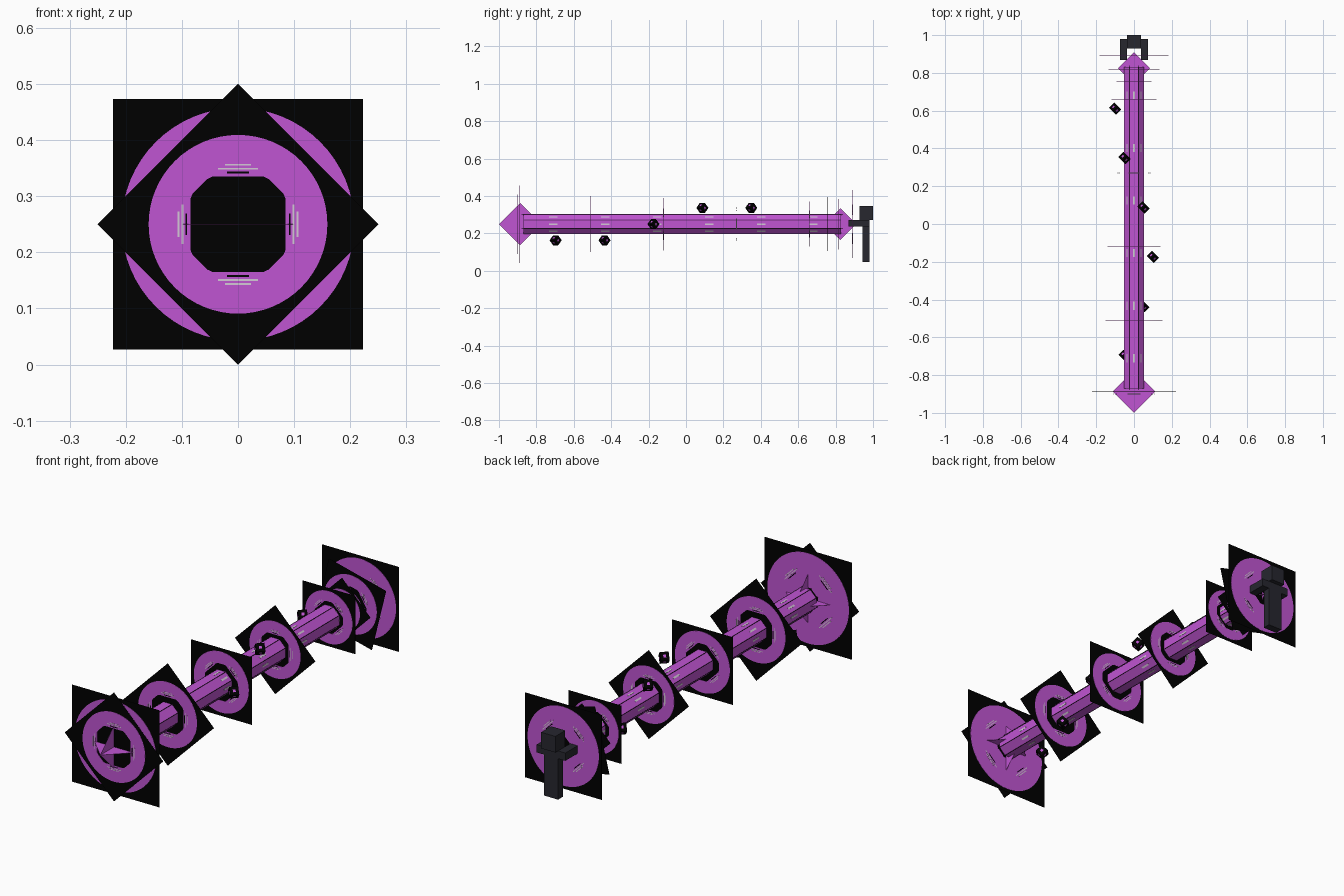
import bpy, bmesh, math
from mathutils import Matrix, Vector

cube = bpy.data.objects.get("Cube")
if cube:
    bpy.data.objects.remove(cube, do_unlink=True)

AXIS_Z = 0.25


def material(name, rgb):
    m = bpy.data.materials.new(name)
    m.use_nodes = True
    m.diffuse_color = (*rgb, 1)
    m.node_tree.nodes["Principled BSDF"].inputs["Base Color"].default_value = (*rgb, 1)
    return m


PURPLE = material("purple", (0.53, 0.09, 0.65))
BLACK = material("black", (0.0, 0.0, 0.0))
CHARCOAL = material("charcoal", (0.02, 0.02, 0.028))
PALE = material("pale grey", (0.66, 0.58, 0.68))


def finish(bm, name, mats, matrix=Matrix()):
    mesh = bpy.data.meshes.new(name)
    bm.to_mesh(mesh)
    bm.free()
    for m in mats:
        mesh.materials.append(m)
    ob = bpy.data.objects.new(name, mesh)
    ob.matrix_world = matrix
    bpy.context.collection.objects.link(ob)
    return ob


def box(name, lo, hi, mat, matrix=Matrix()):
    bm = bmesh.new()
    size = Vector(hi) - Vector(lo)
    mid = (Vector(hi) + Vector(lo)) / 2
    bmesh.ops.create_cube(bm, size=1, matrix=Matrix.Translation(mid) @ Matrix.Diagonal((*size, 1)))
    return finish(bm, name, [mat], matrix)


def along(y, degrees=0):
    """Placement on the beam axis, turned about it."""
    return Matrix.Translation((0, y, AXIS_Z)) @ Matrix.Rotation(math.radians(degrees), 4, 'Y')


def annulus(name, place, outer, inner, half_thick):
    """Flat ring facing the y axis, round outside, with a corner-cut square hole."""
    bm = bmesh.new()
    count = 64
    loops = []
    for depth in (-half_thick, half_thick):
        for hole in (False, True):
            loop = []
            for i in range(count):
                c, s = math.cos(math.tau * i / count), math.sin(math.tau * i / count)
                r = outer
                if hole:
                    r = inner * min(1 / max(abs(c), abs(s)), 1.59 / (abs(c) + abs(s)))
                loop.append(bm.verts.new((r * c, depth, r * s)))
            loops.append(loop)
    front_out, front_in, back_out, back_in = loops
    pairs = ((front_out, front_in), (front_in, back_in), (back_in, back_out), (back_out, front_out))
    for a, b in pairs:
        for i in range(count):
            j = (i + 1) % count
            bm.faces.new((a[i], a[j], b[j], b[i]))
    bmesh.ops.recalc_face_normals(bm, faces=bm.faces[:])
    finish(bm, name, [PURPLE], place)


def ring_panel(name, y, half, degrees, fill=0.9, hole=0.48):
    """Very thin black square with a purple ring and small flecks on both sides."""
    box(name + "_panel", (-half, -0.0003, -half), (half, 0.0003, half), BLACK, along(y, degrees))
    annulus(name + "_ring", along(y, degrees - 45), half * fill, half * hole, 0.0012)
    # Broken dashes around the hole: radius, half length, colour
    dashes = ((0.52, 0.11, BLACK), (0.56, 0.2, PALE), (0.6, 0.13, PALE))
    for turn in range(4):
        for i, (r, length, mat) in enumerate(dashes):
            box(f"{name}_dash_{turn + 1}_{i + 1}", (-length * half, -0.0017, (r - 0.009) * half),
                (length * half, 0.0017, (r + 0.009) * half), mat, along(y, degrees + 45 + 90 * turn))


# Ring panels along the beam, shrinking to the back
ring_panel("front_large", -0.888, 0.223, 0, 0.93, 0.2)
for i, degrees in enumerate((45, 45, 0, 45, 0)):
    ring_panel(f"beam_{i + 1}", -0.9 + 0.39 * i, 0.177 - 0.0108 * i, degrees)
ring_panel("rear_small", 0.755, 0.1025, 45)
ring_panel("rear_turned", 0.816, 0.15, 14)
ring_panel("rear_large", 0.89, 0.195, 0, 0.93, 0.2)

# Eight-sided beam
APOTHEM = 0.053
Y0, Y1 = -0.87, 0.83
bm = bmesh.new()
lay = Matrix.Rotation(math.pi / 2, 4, 'X') @ Matrix.Rotation(math.pi / 8, 4, 'Z')
radius = APOTHEM / math.cos(math.pi / 8)
bmesh.ops.create_cone(bm, cap_ends=True, segments=8, radius1=radius, radius2=radius,
                      depth=Y1 - Y0, matrix=lay)
finish(bm, "beam", [PURPLE], along((Y0 + Y1) / 2))

# Fine dark seams on the beam edges
for i in range(8):
    a = math.tau * (i + 0.5) / 8
    x, z = radius * math.cos(a), AXIS_Z + radius * math.sin(a)
    s = 0.0008
    box(f"beam_seam_{i + 1}", (x - s, Y0 - 0.01, z - s), (x + s, Y1 + 0.01, z + s), BLACK)

# Small pale flecks on the beam
for turn in range(8):
    for i in range(6):
        box(f"beam_fleck_{i + 1}_{turn + 1}", (-0.004, -0.022, APOTHEM - 0.001),
            (0.004, 0.022, APOTHEM + 0.001), PALE, along(-0.71 + 0.278 * i, 45 * turn))

# Crossed diamond blades at both beam ends
for name, y, r in (("front", -0.887, 0.113), ("rear", 0.825, 0.085)):
    for turn in range(2):
        bm = bmesh.new()
        bmesh.ops.create_cone(bm, cap_ends=True, segments=4, radius1=r, radius2=r, depth=0.0006)
        finish(bm, f"{name}_blade_{turn + 1}", [PURPLE], along(y, 90 * turn))

# Tilted cubes spiralling around the beam, with small purple insets
for i in range(6):
    a = math.radians(240 + 60 * i)
    bm = bmesh.new()
    bmesh.ops.create_cube(bm, size=0.038)
    sides = bm.faces[:]
    bmesh.ops.inset_individual(bm, faces=sides, thickness=0.013, use_even_offset=True)
    for f in sides:
        f.material_index = 1
    place = Matrix.Translation((0.1 * math.cos(a), -0.697 + 0.2615 * i, AXIS_Z + 0.1 * math.sin(a)))
    spin = Matrix.Rotation(math.pi / 4, 4, 'Z') @ Matrix.Rotation(math.pi / 4, 4, 'X')
    finish(bm, f"orbit_cube_{i + 1}", [BLACK, PURPLE], place @ spin)

# Blocky figure reaching toward the beam
box("head", (-0.036, 0.928, 0.272), (0.036, 1.0, 0.346), CHARCOAL)
box("torso", (-0.036, 0.944, 0.158), (0.036, 0.98, 0.272), CHARCOAL)
for side, name in ((-1, "right"), (1, "left")):
    xs = sorted((side * 0.036, side * 0.073))
    box(name + "_arm", (xs[0], 0.868, 0.236), (xs[1], 0.98, 0.272), CHARCOAL)
    xs = sorted((0, side * 0.036))
    box(name + "_leg", (xs[0], 0.944, 0.048), (xs[1], 0.98, 0.158), CHARCOAL)
